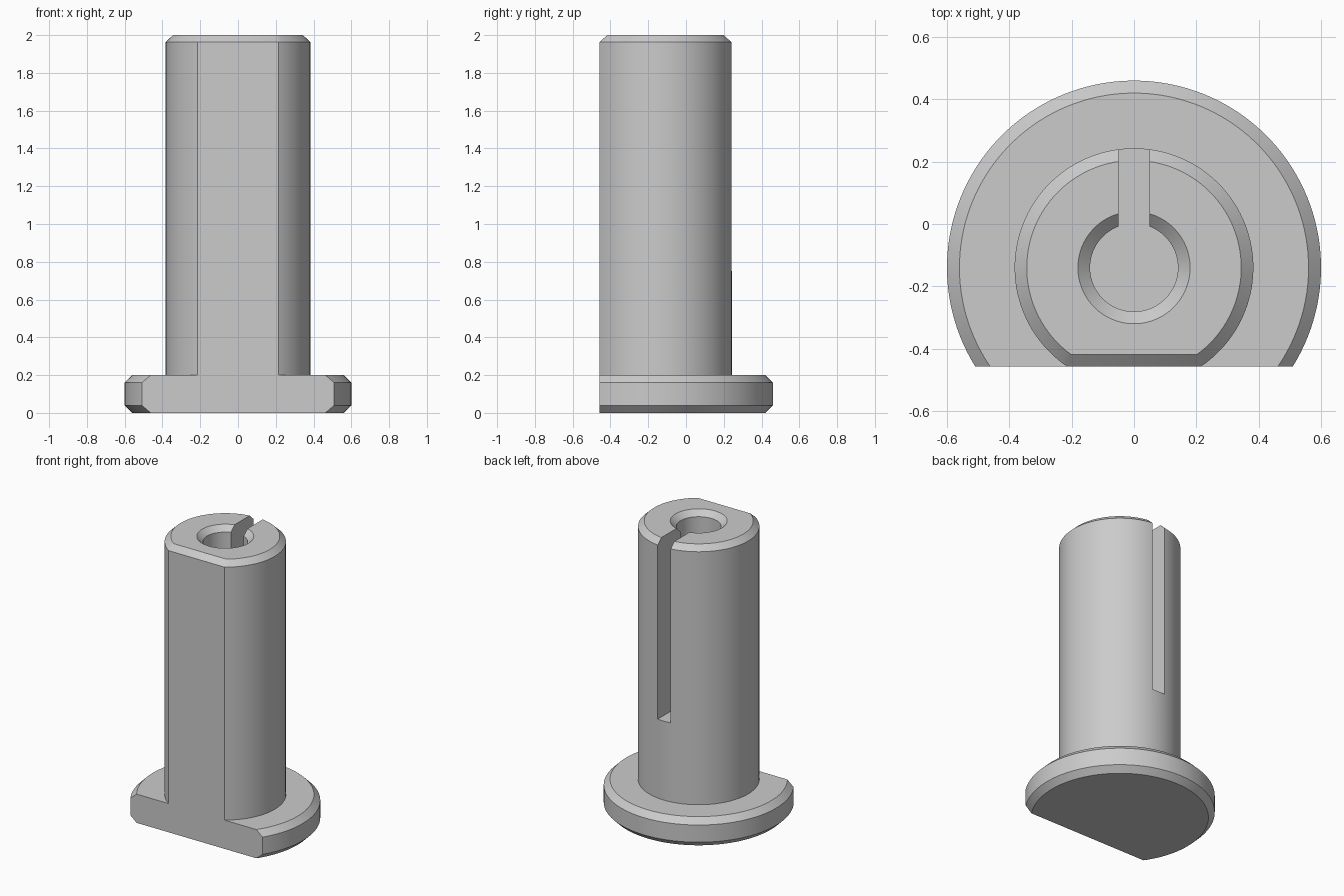
import bpy, bmesh, math

if "Cube" in bpy.data.objects:
    bpy.data.objects.remove(bpy.data.objects["Cube"], do_unlink=True)

AXIS_Y = -0.14      # axis of the round parts
FLAT = 0.317        # distance from the axis to the front flat
SEGMENTS = 96

grey = bpy.data.materials.new("plain grey")
grey.use_nodes = True
grey.diffuse_color = (0.6, 0.6, 0.6, 1)
grey.node_tree.nodes["Principled BSDF"].inputs["Base Color"].default_value = (0.6, 0.6, 0.6, 1)


def finish(bm, name):
    bmesh.ops.recalc_face_normals(bm, faces=bm.faces)
    mesh = bpy.data.meshes.new(name)
    bm.to_mesh(mesh)
    bm.free()
    mesh.materials.append(grey)
    obj = bpy.data.objects.new(name, mesh)
    bpy.context.collection.objects.link(obj)
    return obj


def loft(name, rings):
    """Stack of circles (radius, height, flat distance); the flat trims the front."""
    bm = bmesh.new()
    loops = []
    for radius, z, flat in rings:
        gap = math.acos(flat / radius) if flat else math.pi / SEGMENTS
        sweep = 2 * math.pi - 2 * gap
        loop = []
        for i in range(SEGMENTS):
            a = -math.pi / 2 + gap + sweep * i / (SEGMENTS - 1)
            loop.append(bm.verts.new((radius * math.cos(a), AXIS_Y + radius * math.sin(a), z)))
        loops.append(loop)
    for low, high in zip(loops, loops[1:]):
        for i in range(SEGMENTS):
            j = (i + 1) % SEGMENTS
            bm.faces.new((low[i], low[j], high[j], high[i]))
    bm.faces.new(loops[0][::-1])
    bm.faces.new(loops[-1])
    return finish(bm, name)


def combine(target, tool, operation):
    mod = target.modifiers.new(operation, 'BOOLEAN')
    mod.operation = operation
    mod.solver = 'EXACT'
    mod.object = tool
    bpy.ops.object.select_all(action='DESELECT')
    bpy.context.view_layer.objects.active = target
    target.select_set(True)
    bpy.ops.object.modifier_apply(modifier=mod.name)
    bpy.data.objects.remove(tool, do_unlink=True)


# Flange with chamfered rims and a plain front flat
pin = loft("flanged_pin", [(0.56, 0, FLAT), (0.6, 0.04, FLAT),
                           (0.6, 0.16, FLAT), (0.56, 0.2, FLAT)])

# Shaft, chamfered all round the top
shaft = loft("shaft", [(0.383, 0.1, FLAT), (0.383, 1.963, FLAT), (0.344, 2, FLAT - 0.039)])
combine(pin, shaft, 'UNION')

# Blind bore with a countersunk mouth
bore = loft("bore_cutter", [(0.141, 0.75, 0), (0.141, 1.963, 0), (0.219, 2.037, 0)])
combine(pin, bore, 'DIFFERENCE')

# Slot from the bore out through the back
bm = bmesh.new()
bmesh.ops.create_cube(bm, size=1)
for v in bm.verts:
    v.co.x *= 0.1
    v.co.y = AXIS_Y if v.co.y < 0 else 0.4
    v.co.z = 0.75 if v.co.z < 0 else 2.2
combine(pin, finish(bm, "slot_cutter"), 'DIFFERENCE')

bpy.ops.object.shade_smooth_by_angle(angle=math.radians(25))
